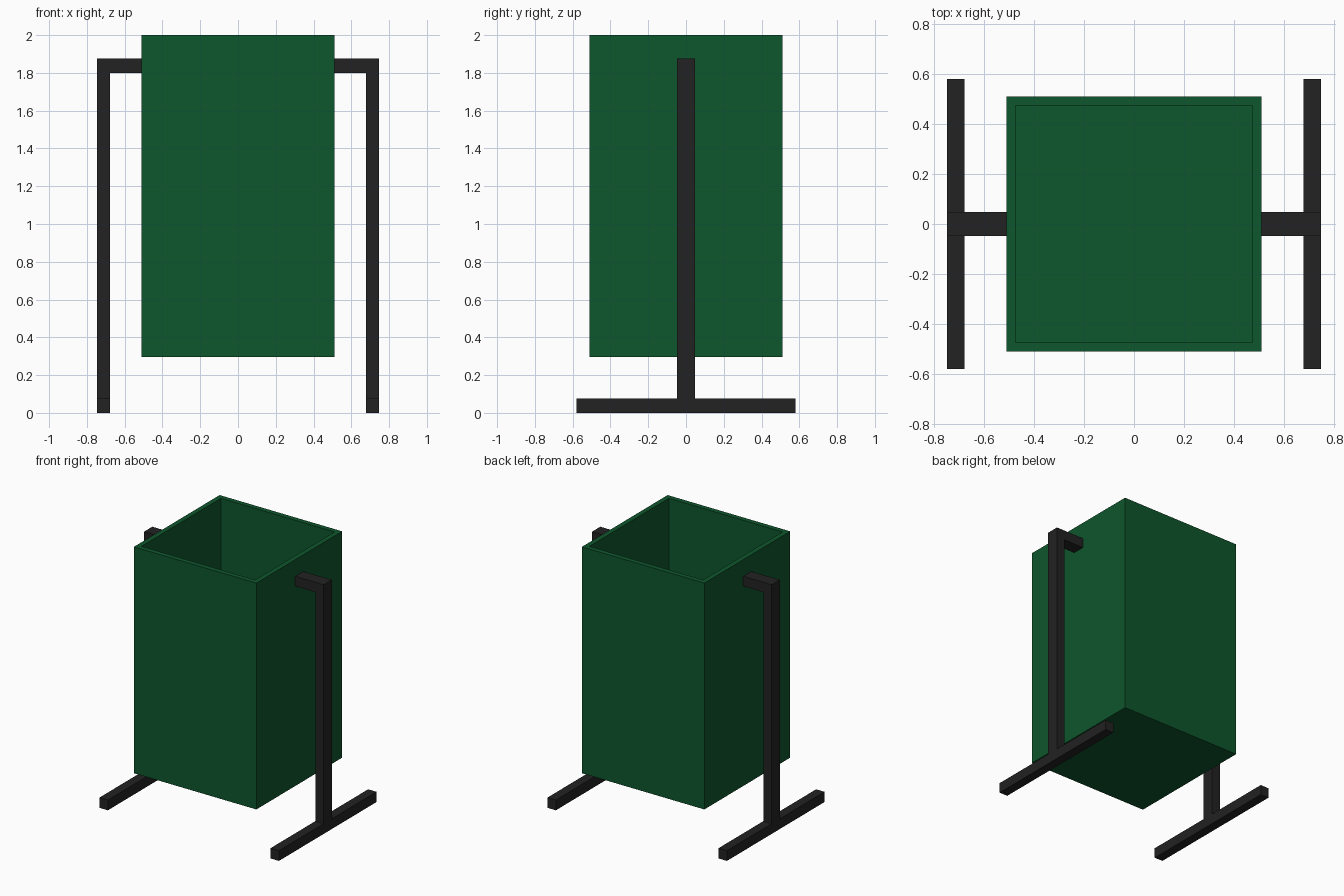
import bpy, bmesh

if "Cube" in bpy.data.objects:
    bpy.data.objects.remove(bpy.data.objects["Cube"])


def material(name, rgb):
    m = bpy.data.materials.new(name)
    m.diffuse_color = (*rgb, 1)
    m.use_nodes = True
    m.node_tree.nodes["Principled BSDF"].inputs["Base Color"].default_value = m.diffuse_color
    return m


GREEN = material("dark green", (0.004, 0.093, 0.026))
BLACK = material("black metal", (0.016, 0.016, 0.016))


def finish(name, bm, mat):
    bmesh.ops.recalc_face_normals(bm, faces=bm.faces)
    me = bpy.data.meshes.new(name)
    bm.to_mesh(me)
    bm.free()
    me.materials.append(mat)
    ob = bpy.data.objects.new(name, me)
    bpy.context.collection.objects.link(ob)
    return ob


def extrude_profile(name, pts, y, mat):
    """Closed x-z profile extruded from -y to y."""
    bm = bmesh.new()
    face = bm.faces.new([bm.verts.new((px, -y, pz)) for px, pz in pts])
    new = bmesh.ops.extrude_face_region(bm, geom=[face])["geom"]
    bmesh.ops.translate(bm, vec=(0, 2 * y, 0),
                        verts=[v for v in new if isinstance(v, bmesh.types.BMVert)])
    return finish(name, bm, mat)


# Open bin: box with the top inset for the rim and pushed down to the inner floor
W, WALL, Z0, Z1 = 0.51, 0.053, 0.297, 2.0
bm = bmesh.new()
bmesh.ops.create_cube(bm, size=1)
for v in bm.verts:
    v.co = (v.co.x * 2 * W, v.co.y * 2 * W, Z1 if v.co.z > 0 else Z0)
top = max(bm.faces, key=lambda f: f.calc_center_median().z)
bmesh.ops.inset_region(bm, faces=[top], thickness=WALL)
new = bmesh.ops.extrude_discrete_faces(bm, faces=[top])["faces"]
bmesh.ops.translate(bm, verts=new[0].verts, vec=(0, 0, Z0 + WALL - Z1))
finish("bin", bm, GREEN)

# Stand on each side: post with bent arm, and a long foot
IN, OUT, FOOT_H = 0.677, 0.747, 0.077
for side, s in (("left", -1), ("right", 1)):
    post = [(IN, FOOT_H), (OUT, FOOT_H), (OUT, 1.875), (W, 1.875), (W, 1.80), (IN, 1.80)]
    foot = [(IN, 0), (OUT, 0), (OUT, FOOT_H), (IN, FOOT_H)]
    extrude_profile(side + "_post", [(s * x, z) for x, z in post], 0.048, BLACK)
    extrude_profile(side + "_foot", [(s * x, z) for x, z in foot], 0.58, BLACK)
